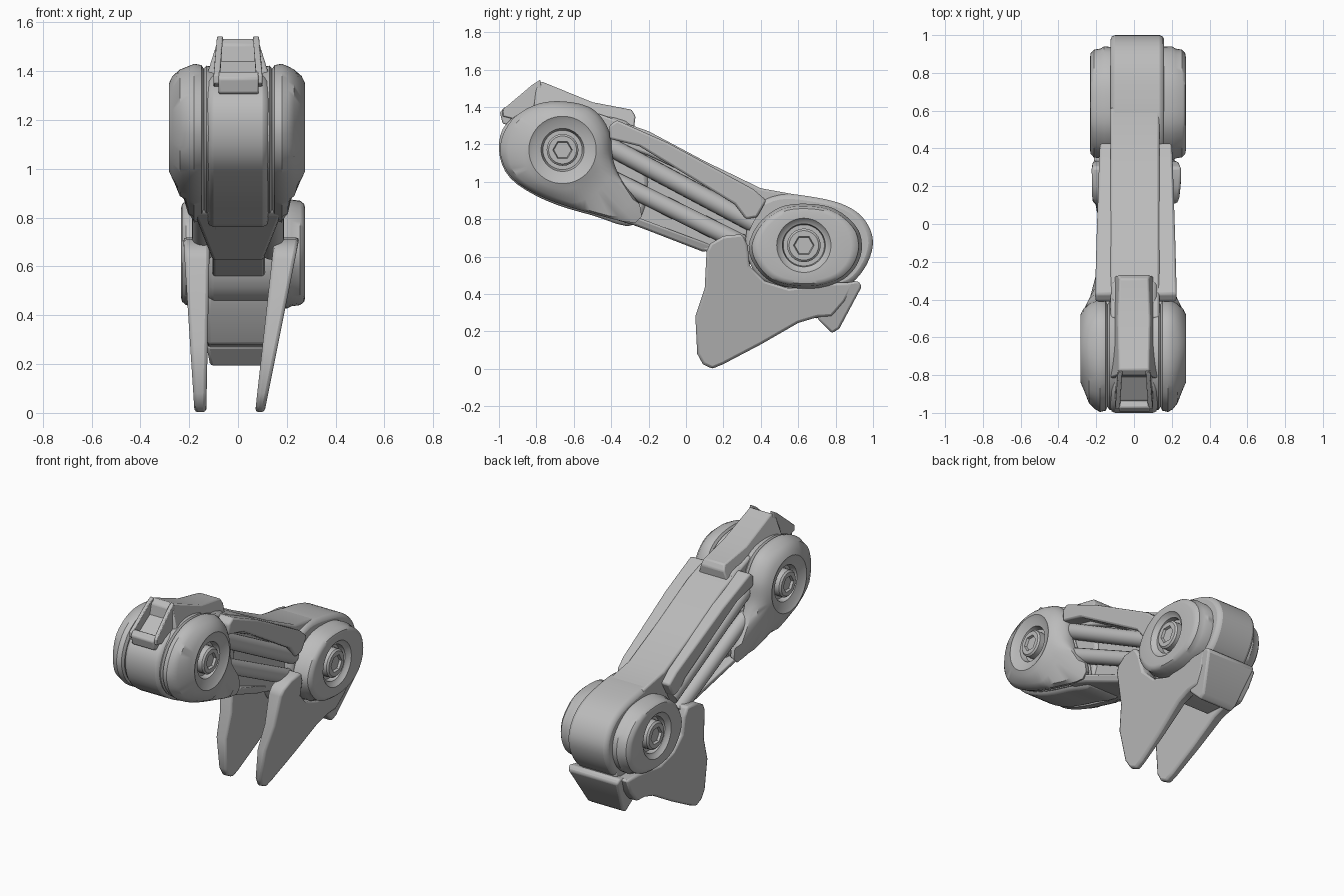
import bpy, bmesh, math
from mathutils import Vector
from mathutils.geometry import intersect_line_line_2d

if "Cube" in bpy.data.objects:
    bpy.data.objects.remove(bpy.data.objects["Cube"])

grey = bpy.data.materials.new("plain grey")
grey.use_nodes = True
grey.diffuse_color = (0.5, 0.5, 0.5, 1)
grey.node_tree.nodes["Principled BSDF"].inputs["Base Color"].default_value = grey.diffuse_color


def finish(name, bm, bevel=0.0):
    bmesh.ops.recalc_face_normals(bm, faces=bm.faces)
    mesh = bpy.data.meshes.new(name)
    bm.to_mesh(mesh)
    bm.free()
    mesh.materials.append(grey)
    obj = bpy.data.objects.new(name, mesh)
    bpy.context.collection.objects.link(obj)
    bpy.ops.object.select_all(action='DESELECT')
    obj.select_set(True)
    bpy.context.view_layer.objects.active = obj
    if bevel:
        mod = obj.modifiers.new("soft edges", 'BEVEL')
        mod.width, mod.segments, mod.limit_method = bevel, 2, 'ANGLE'
        mod.angle_limit = math.radians(35)
    bpy.ops.object.shade_smooth_by_angle(angle=math.radians(35))
    return obj


def rounded(points, steps=4):
    """Closed smooth curve through side-view points."""
    pts, out = [Vector(p) for p in points], []
    n = len(pts)
    for i in range(n):
        a, b, c, d = (pts[(i + k) % n] for k in (-1, 0, 1, 2))
        for s in range(steps):
            t = s / steps
            out.append(0.5 * (2 * b + (c - a) * t + (2 * a - 5 * b + 4 * c - d) * t * t
                              + (3 * b - a - 3 * c + d) * t ** 3))
    return out


def bridge(bm, rings):
    for r0, r1 in zip(rings, rings[1:]):
        for i in range(len(r0)):
            j = (i + 1) % len(r0)
            bm.faces.new((r0[i], r0[j], r1[j], r1[i]))
    bm.faces.new(rings[0])
    bm.faces.new(rings[-1])


def slab(name, profile, low, high, bevel=0.012):
    """Side profile extruded across x; low and high give x from (y, z)."""
    bm = bmesh.new()
    rings = [[bm.verts.new((f(y, z), y, z)) for y, z in profile] for f in (low, high)]
    bridge(bm, rings)
    return finish(name, bm, bevel)


def flat(x):
    return lambda y, z: x


def radial(name, outline, centre, layers, count=72):
    """Layers of (x, scale, radius cap) around a joint axis."""
    c, radii = Vector(centre), []
    for i in range(count):
        a = 2 * math.pi * i / count
        d = Vector((math.cos(a), math.sin(a)))
        hits = [intersect_line_line_2d(c, c + 2 * d, p, q)
                for p, q in zip(outline, outline[1:] + outline[:1])]
        radii.append((max((h - c).length for h in hits if h), d))
    bm = bmesh.new()
    rings = []
    for x, scale, cap in layers:
        rings.append([bm.verts.new((x, *(c + d * min(r * scale, cap)))) for r, d in radii])
    bridge(bm, rings)
    return finish(name, bm)


def bolt(name, centre, x, sign, radius):
    """Round cap with a hexagonal socket."""
    bm = bmesh.new()
    rings = []
    for dx, r, hexed in ((-0.08, 1, 0), (-0.01, 1, 0), (0, 0.88, 0), (0, 0.62, 1), (-0.015, 0.55, 1)):
        ring = []
        for i in range(24):
            a = 2 * math.pi * i / 24
            k = math.cos(math.pi / 6) / math.cos(a % (math.pi / 3) - math.pi / 6) if hexed else 1
            ring.append(bm.verts.new((x + sign * dx, centre[0] + radius * r * k * math.cos(a),
                                      centre[1] + radius * r * k * math.sin(a))))
        rings.append(ring)
    bridge(bm, rings)
    return finish(name, bm)


def rod(name, a, b, radius):
    a, b = Vector(a), Vector(b)
    bm = bmesh.new()
    turn = (b - a).to_track_quat('Z', 'Y').to_matrix().to_4x4()
    turn.translation = (a + b) / 2
    bmesh.ops.create_cone(bm, cap_ends=True, segments=20, radius1=radius, radius2=radius,
                          depth=(b - a).length, matrix=turn)
    return finish(name, bm)


# Central limb: front drum, tapering beam, keel and rear drum
front_drum = rounded([(-1, 1.17), (-0.96, 1.31), (-0.8, 1.39), (-0.5, 1.36), (-0.28, 1.29),
                      (-0.2, 1.0), (-0.27, 0.77), (-0.5, 0.82), (-0.75, 0.9), (-0.94, 1.02)])
slab("front_drum", front_drum, flat(-0.125), flat(0.125), 0.025)
beam = [(-0.5, 1.37), (-0.2, 1.26), (0.1, 1.1), (0.4, 0.96), (0.6, 0.92), (0.6, 0.5),
        (0.38, 0.55), (0.1, 0.63), (-0.3, 0.775), (-0.5, 0.85)]
slab("beam_core", beam, flat(-0.105), flat(0.11))
top_strip = [(-0.5, 1.375), (-0.2, 1.27), (0.1, 1.11), (0.4, 0.965), (0.62, 0.925),
             (0.6, 0.84), (0.38, 0.87), (0.1, 1.0), (-0.2, 1.14), (-0.5, 1.25)]
slab("beam_top", top_strip, flat(-0.125), flat(0.135))
keel = [(-0.45, 0.86), (-0.42, 0.81), (-0.27, 0.765), (0.1, 0.622), (0.14, 0.66), (-0.3, 0.825)]
slab("keel", keel, lambda y, z: -0.1 - 0.4 * (z - 0.62), lambda y, z: 0.1 + 0.4 * (z - 0.62))
rear_drum = rounded([(1, 0.67), (0.96, 0.79), (0.86, 0.87), (0.7, 0.915), (0.5, 0.93), (0.36, 0.85),
                     (0.32, 0.65), (0.4, 0.48), (0.6, 0.43), (0.84, 0.44), (0.95, 0.53)])
slab("rear_drum", rear_drum, flat(-0.125), flat(0.16), 0.025)

# Joint covers, bolts, side arms and rods on both sides
front_outline = rounded([(-0.995, 1.17), (-0.94, 1.32), (-0.81, 1.41), (-0.66, 1.43), (-0.5, 1.39),
                         (-0.41, 1.27), (-0.39, 1.12), (-0.34, 1.0), (-0.25, 0.89), (-0.26, 0.78),
                         (-0.5, 0.83), (-0.75, 0.91), (-0.93, 1.02)])
rear_outline = rounded([(0.34, 0.62), (0.38, 0.76), (0.5, 0.86), (0.65, 0.88), (0.8, 0.85),
                        (0.92, 0.74), (0.93, 0.6), (0.84, 0.48), (0.66, 0.43), (0.45, 0.47)])
for side, s in (("left", 1), ("right", -1)):
    fc, rc = (-0.66, 1.17), (0.63, 0.66)
    fx, rx = (0.275, 0.275) if s > 0 else (0.283, 0.233)
    radial("front_cover_" + side, front_outline, fc, [
        (s * 0.1, 0.95, 1), (s * 0.13, 0.97, 1), (s * 0.14, 0.92, 1), (s * 0.15, 0.98, 1),
        (s * 0.18, 1, 1), (s * 0.205, 0.96, 0.46), (s * (fx - 0.045), 0.91, 0.29),
        (s * (fx - 0.014), 0.84, 0.21), (s * fx, 0.75, 0.18), (s * (fx - 0.012), 0.7, 0.16),
        (s * (fx - 0.025), 0.6, 0.115), (s * (fx - 0.06), 0.6, 0.105)])
    bolt("front_bolt_" + side, fc, s * (fx - 0.005), s, 0.085)
    radial("rear_cover_" + side, rear_outline, rc, [
        (s * 0.1, 0.99, 1), (s * (rx - 0.075), 1.01, 1), (s * (rx - 0.055), 0.97, 1),
        (s * (rx - 0.02), 0.95, 1), (s * (rx - 0.004), 0.89, 1), (s * rx, 0.82, 1),
        (s * rx, 0.7, 0.145), (s * (rx - 0.018), 0.7, 0.13), (s * (rx - 0.025), 0.6, 0.115),
        (s * (rx - 0.06), 0.6, 0.11)])
    bolt("rear_bolt_" + side, rc, s * (rx - 0.005), s, 0.09)
    arm = [(-0.41, 1.3), (-0.37, 1.33), (-0.1, 1.21), (0.36, 0.96), (0.43, 0.9), (0.38, 0.81),
           (0.32, 0.8), (0.26, 0.88), (-0.25, 1.19), (-0.41, 1.23)]
    slab("side_arm_" + side, arm, flat(s * 0.09), lambda y, z: s * (0.2 + 0.01 * s + 0.06 * (z - 1.05)))
    rod("upper_rod_" + side, (s * 0.135, -0.45, 1.21), (s * 0.135, 0.36, 0.78), 0.05)
    rod("lower_rod_" + side, (s * 0.14, -0.45, 1.04), (s * 0.14, 0.3, 0.67), 0.048)

# Two leaning blades below the rear joint, thicker towards the top
blade = [(0.11, 0.63), (0.13, 0.67), (0.2, 0.71), (0.3, 0.72), (0.33, 0.66), (0.34, 0.55),
         (0.42, 0.47), (0.55, 0.43), (0.78, 0.46), (0.9, 0.46), (0.85, 0.36), (0.78, 0.28),
         (0.7, 0.275), (0.6, 0.245), (0.4, 0.13), (0.2, 0.025), (0.14, 0.0), (0.09, 0.025),
         (0.06, 0.08), (0.05, 0.28), (0.1, 0.43)]
slab("blade_left", blade, lambda y, z: 0.07 + 0.11 * z, lambda y, z: 0.108 + 0.2 * z, 0.014)
slab("blade_right", blade, lambda y, z: -0.178 - 0.065 * z, lambda y, z: -0.13 + 0.02 * z, 0.014)

# Bridge between the blades and flared rear toe
bridge_block = [(0.42, 0.5), (0.9, 0.5), (0.9, 0.44), (0.8, 0.28), (0.7, 0.27), (0.55, 0.28), (0.45, 0.42)]
slab("blade_bridge", bridge_block, flat(-0.125), flat(0.13))
toe = [(0.7, 0.27), (0.78, 0.19), (0.82, 0.215), (0.94, 0.44), (0.92, 0.47), (0.86, 0.46)]
slab("rear_toe", toe, lambda y, z: -0.115 - 0.2 * (z - 0.2), lambda y, z: 0.135 + 0.25 * (z - 0.2))

# Raised saddle over the front drum, with a railed recess and lip
saddle = [(-0.8, 1.51), (-0.77, 1.535), (-0.5, 1.425), (-0.29, 1.385), (-0.27, 1.35),
          (-0.28, 1.27), (-0.5, 1.3), (-0.82, 1.35)]
slab("saddle", saddle, lambda y, z: -0.08 - 0.3 * (1.53 - z) + 0.1 * (y + 0.77),
     lambda y, z: 0.08 + 0.3 * (1.53 - z) - 0.1 * (y + 0.77), 0.008)
slab("recess_floor", [(-0.78, 1.46), (-0.94, 1.35), (-0.94, 1.28), (-0.76, 1.34)],
     flat(-0.08), flat(0.085))
rail = [(-0.78, 1.545), (-0.82, 1.52), (-0.98, 1.385), (-0.98, 1.35), (-0.9, 1.33), (-0.76, 1.42)]
for side, s in (("left", 1), ("right", -1)):
    slab("saddle_rail_" + side, rail, lambda y, z: s * (0.075 - 0.1 * max(z - 1.4, 0)),
         lambda y, z: s * (0.1 - 0.1 * max(z - 1.4, 0)), 0.005)
slab("front_lip", [(-0.995, 1.37), (-0.97, 1.4), (-0.94, 1.39), (-0.93, 1.3), (-0.98, 1.31)],
     flat(-0.08), flat(0.085), 0.008)
